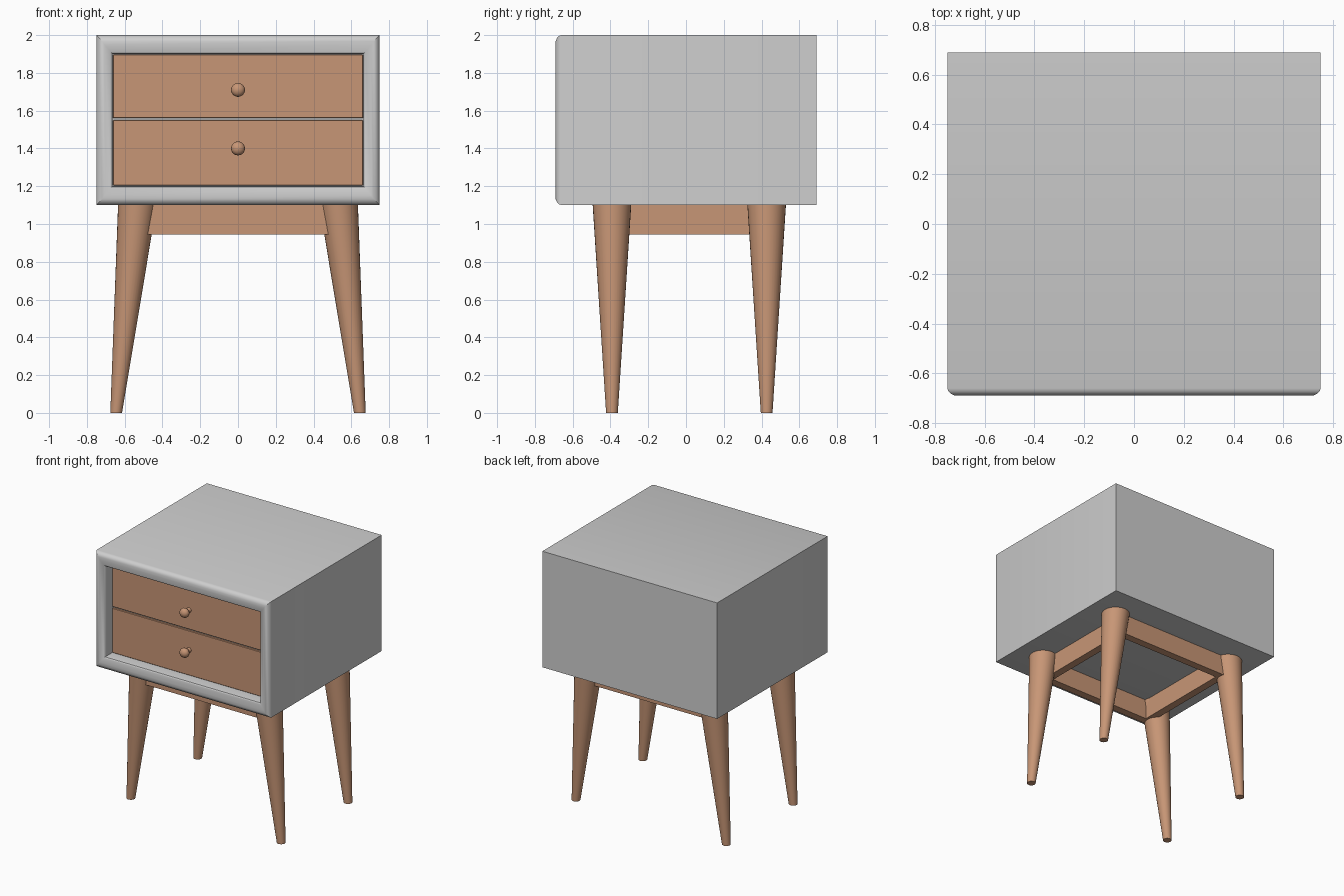
import bpy, bmesh, math
from mathutils import Vector

if "Cube" in bpy.data.objects:
    bpy.data.objects.remove(bpy.data.objects["Cube"])


def material(name, rgb):
    m = bpy.data.materials.new(name)
    m.diffuse_color = (*rgb, 1)
    m.use_nodes = True
    m.node_tree.nodes["Principled BSDF"].inputs["Base Color"].default_value = m.diffuse_color
    return m


GREY = material("light grey paint", (0.62, 0.62, 0.62))
WOOD = material("warm wood", (0.575, 0.305, 0.18))


def finish(name, bm, mat, smooth=None):
    bmesh.ops.recalc_face_normals(bm, faces=bm.faces)
    me = bpy.data.meshes.new(name)
    bm.to_mesh(me)
    bm.free()
    me.materials.append(mat)
    ob = bpy.data.objects.new(name, me)
    bpy.context.collection.objects.link(ob)
    if smooth:
        bpy.ops.object.select_all(action='DESELECT')
        ob.select_set(True)
        bpy.context.view_layer.objects.active = ob
        bpy.ops.object.shade_smooth_by_angle(angle=math.radians(smooth))
    return ob


def loft(name, rings, mat, smooth=None):
    """Skin a list of equal-length point rings and cap both ends."""
    bm = bmesh.new()
    loops = [[bm.verts.new(p) for p in r] for r in rings]
    n = len(loops[0])
    for a, b in zip(loops, loops[1:]):
        for i in range(n):
            j = (i + 1) % n
            bm.faces.new((a[i], a[j], b[j], b[i]))
    bm.faces.new(loops[0])
    bm.faces.new(loops[-1])
    return finish(name, bm, mat, smooth)


def box(name, x, y, z, mat, bevel=0.0):
    bm = bmesh.new()
    bmesh.ops.create_cube(bm, size=1)
    for v in bm.verts:
        v.co = Vector([r[0] + (c + 0.5) * (r[1] - r[0])
                       for c, r in zip(v.co, (x, y, z))])
    if bevel:
        bmesh.ops.bevel(bm, geom=bm.edges[:], offset=bevel, segments=1, affect='EDGES')
    return finish(name, bm, mat)


# Cabinet: rectangular rings from the back, over the rounded rim, into the recess
def rect(dx, dz, y):
    x, lo, hi = 0.75 - dx, 1.10 + dz, 2.0 - dz
    return [(-x, y, lo), (x, y, lo), (x, y, hi), (-x, y, hi)]


profile = [(0, 0, 0.69), (0, 0, -0.66), (0.004, 0.004, -0.672),
           (0.014, 0.014, -0.682), (0.03, 0.032, -0.69), (0.045, 0.052, -0.69),
           (0.075, 0.088, -0.684), (0.083, 0.097, -0.676),
           (0.086, 0.10, -0.66), (0.086, 0.10, -0.585)]
loft("cabinet", [rect(*p) for p in profile], GREY, 35)

# Drawer fronts with round knobs
for label, z0, z1, zk in (("upper", 1.560, 1.897, 1.71), ("lower", 1.203, 1.550, 1.40)):
    box(label + "_drawer", (-0.661, 0.661), (-0.60, -0.57), (z0, z1), WOOD, 0.003)
    # knob profile: (radius, y) turned about the y axis
    prof = [(0.020, -0.598), (0.014, -0.615), (0.014, -0.632)]
    prof += [(0.037 * math.sin(a), -0.656 - 0.030 * math.cos(a))
             for a in [math.radians(d) for d in (145, 120, 95, 75, 55, 35, 15, 4)]]
    rings = [[(r * math.cos(t), y, zk + r * math.sin(t))
              for t in [2 * math.pi * i / 24 for i in range(24)]] for r, y in prof]
    loft(label + "_knob", rings, WOOD, 50)

# Tapered legs splayed sideways
for yname, y in (("front", -0.392), ("back", 0.427)):
    for xname, s in (("left", -1), ("right", 1)):
        rings = [[(s * cx + r * math.cos(t), y + r * math.sin(t), z)
                  for t in [2 * math.pi * i / 32 for i in range(32)]]
                 for cx, r, z in ((0.645, 0.031, 0.0), (0.533, 0.102, 1.10))]
        loft(f"{yname}_{xname}_leg", rings, WOOD, 40)

# Apron rails between the legs
APRON = (0.945, 1.10)
box("front_rail", (-0.50, 0.50), (-0.45, -0.39), APRON, WOOD)
box("back_rail", (-0.50, 0.50), (0.40, 0.46), APRON, WOOD)
for xname, s in (("left", -1), ("right", 1)):
    box(xname + "_rail", sorted((s * 0.44, s * 0.50)), (-0.39, 0.40), APRON, WOOD)
